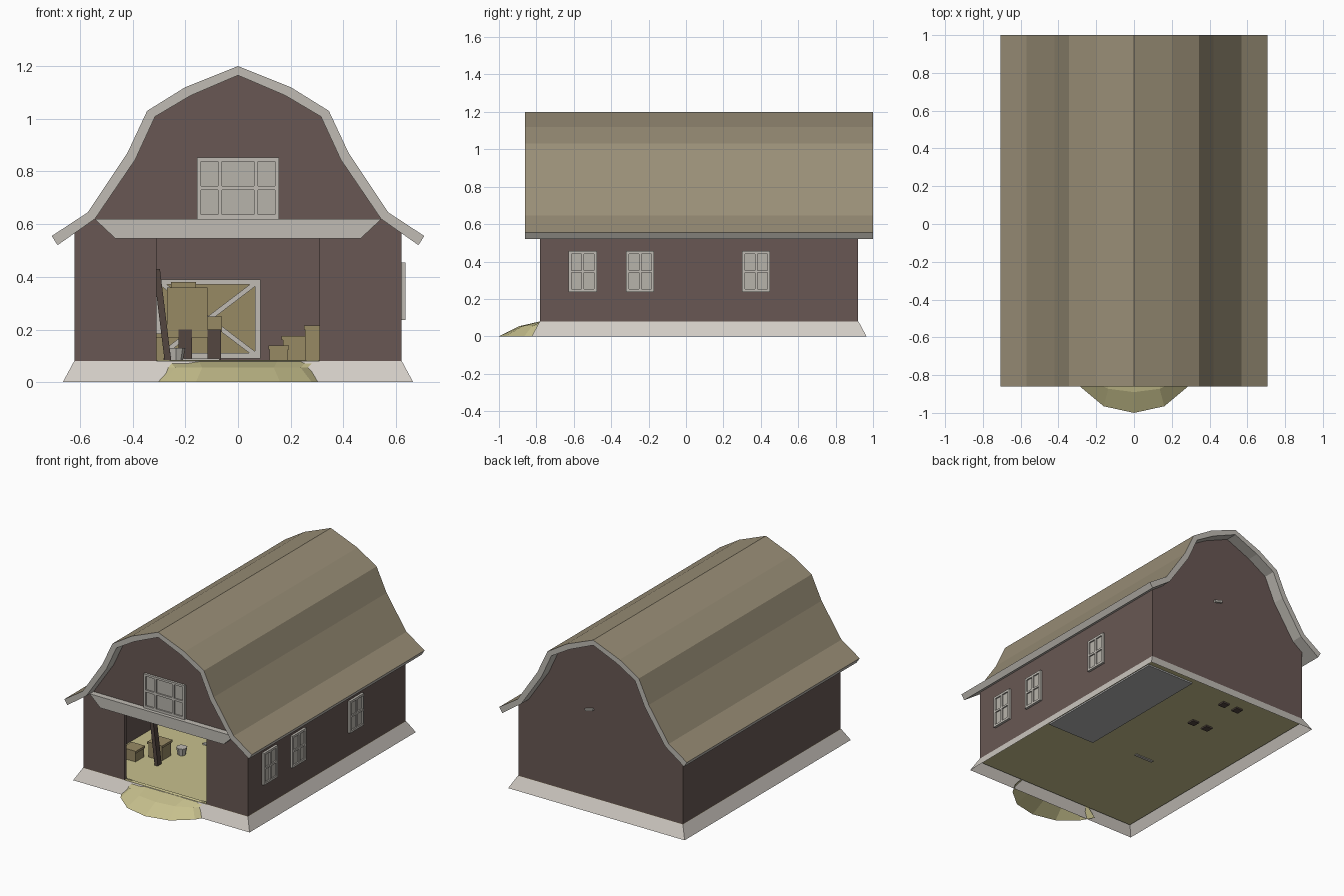
import bpy, bmesh, math
from mathutils import Matrix, Vector

if "Cube" in bpy.data.objects:
    bpy.data.objects.remove(bpy.data.objects["Cube"])


def material(name, *srgb):
    m = bpy.data.materials.new(name)
    col = tuple((c / 255) ** 2.2 for c in srgb) + (1,)
    m.diffuse_color = col
    m.use_nodes = True
    m.node_tree.nodes["Principled BSDF"].inputs["Base Color"].default_value = col
    return m


WALL = material("brown wall", 104, 88, 84)
ROOF = material("tan roof", 152, 141, 118)
TRIM = material("pale trim", 190, 186, 178)
STONE = material("pale foundation", 208, 202, 195)
PANE = material("window pane", 182, 178, 170)
HAY = material("straw ground", 198, 191, 140)
SLAB = material("grey slab", 178, 178, 178)
WOOD = material("tan wood", 150, 136, 100)
DARK = material("dark wood", 84, 72, 66)


def finish(name, bm, *mats):
    bmesh.ops.recalc_face_normals(bm, faces=bm.faces)
    me = bpy.data.meshes.new(name)
    bm.to_mesh(me)
    bm.free()
    for m in mats:
        me.materials.append(m)
    ob = bpy.data.objects.new(name, me)
    bpy.context.collection.objects.link(ob)
    return ob


def add_box(bm, lo, hi, index=0, rot=None):
    lo, hi = Vector(lo), Vector(hi)
    mat = Matrix.Translation((lo + hi) / 2)
    if rot:
        mat = mat @ rot
    size = [abs(s) for s in hi - lo]
    made = bmesh.ops.create_cube(bm, size=1, matrix=mat @ Matrix.Diagonal((*size, 1)))
    for f in {f for v in made["verts"] for f in v.link_faces}:
        f.material_index = index


def box(name, lo, hi, mat, tilt=0, axis="Y"):
    bm = bmesh.new()
    add_box(bm, lo, hi, 0, Matrix.Rotation(math.radians(tilt), 4, axis))
    return finish(name, bm, mat)


def prism(name, outline, y0, y1, *mats):
    # Extrude an x-z outline along y
    bm = bmesh.new()
    face = bm.faces.new([bm.verts.new((x, y0, z)) for x, z in outline])
    new = bmesh.ops.extrude_face_region(bm, geom=[face])["geom"]
    verts = [v for v in new if isinstance(v, bmesh.types.BMVert)]
    bmesh.ops.translate(bm, vec=(0, y1 - y0, 0), verts=verts)
    return finish(name, bm, *mats)


def mirrored(half):
    # Half profile from the ridge outwards becomes a full left-to-right line
    return [(-x, z) for x, z in reversed(half)] + half[1:]


# Gambrel roof: tan on top, pale on edges and underside
outer = [(0, 1.2), (.2, 1.12), (.345, 1.03), (.42, .87), (.57, .645), (.707, .555)]
inner = [(0, 1.165), (.18, 1.088), (.315, 1.008), (.39, .845), (.543, .62), (.685, .52)]
roof = prism("roof", mirrored(outer) + mirrored(inner)[::-1], -.86, 1, TRIM, ROOF)
for p in roof.data.polygons:
    p.material_index = int(p.normal.z > .1)

# Walls: gable ends, the front one with a doorway
W, F, B, T = .62, -.78, .92, .02
gable = mirrored(inner[:-1] + [(W, .566), (W, .08)])
door = [(.31, .08), (.31, .56), (-.31, .56), (-.31, .08)]
prism("back_wall", gable, B - T, B, WALL)
prism("front_wall", gable + door, F, F + T, WALL)
for side, s in (("left", 1), ("right", -1)):
    box(side + "_wall", (s * (W - T), F + T, .08), (s * W, B - T, .566), WALL)

# Front beam across the gable
prism("front_beam", [(-.545, .62), (.545, .62), (.465, .545), (-.465, .545)], F - .04, F, TRIM)

# Flared foundation skirt
bm = bmesh.new()
rings = []
for z, d in ((.08, .002), (0, .045)):
    rings.append([bm.verts.new((x, y, z)) for x, y in
                  ((-W - d, F - d), (W + d, F - d), (W + d, B + d), (-W - d, B + d))])
for i in range(4):
    j = (i + 1) % 4
    bm.faces.new((rings[0][i], rings[0][j], rings[1][j], rings[1][i]))
finish("foundation", bm, STONE)

# Straw floor, grey stall slab and the earth ramp
box("floor", (-W, F, .055), (W, B, .08), HAY)
box("stall_slab", (.24, -.12, .045), (W - T, .86, .084), SLAB)
bm = bmesh.new()
half = [(0, -1), (.16, -.965), (.28, -.865), (.33, -.78)]
rim = [(-x, y) for x, y in half[:0:-1]] + half
low = [bm.verts.new((x, y, 0)) for x, y in rim]
mid = [bm.verts.new((x * .85, F + (y - F) * .5, .055)) for x, y in rim]
top = [bm.verts.new((x * .94, F + .02, .084)) for x, y in rim]
for a, b in ((low, mid), (mid, top)):
    for i in range(len(rim) - 1):
        bm.faces.new((a[i], a[i + 1], b[i + 1], b[i]))
finish("ramp", bm, HAY)


def window(name, us, vs, place):
    # us and vs alternate between bar and pane edges; place maps (u, v, depth)
    bm = bmesh.new()
    add_box(bm, place(us[0], vs[0], 0), place(us[-1], vs[-1], .007), 1)
    for a, b in zip(us[::2], us[1::2]):
        add_box(bm, place(a, vs[0], 0), place(b, vs[-1], .016))
    for a, b in zip(vs[::2], vs[1::2]):
        add_box(bm, place(us[0], a, 0), place(us[-1], b, .016))
    return finish(name, bm, TRIM, PANE)


# Windows: one over the door, three along the left side
window("gable_window", [-.155, -.14, -.075, -.06, .06, .075, .14, .155],
       [.62, .637, .73, .745, .838, .852], lambda u, v, d: (u, F - d, v))
for i, y in enumerate((-.552, -.245, .375)):
    window(f"side_window_{i + 1}", [-.075, -.06, -.007, .007, .06, .075],
           [.237, .252, .34, .353, .44, .455], lambda u, v, d: (W + d, y + u, v))

# Braced door panel inside
bm = bmesh.new()
x0, x1, z0, z1, y, t = -.31, .085, .09, .39, .84, .02
add_box(bm, (x0, y, z0), (x1, y + t, z1), 1)
for x in (x0, x1 - t):
    add_box(bm, (x, y - t, z0), (x + t, y, z1))
for z in (z0, z1 - t):
    add_box(bm, (x0, y - t, z), (x1, y, z + t))
cx, cz, angle = (x0 + x1) / 2, (z0 + z1) / 2, math.atan2(z1 - z0, x1 - x0)
for s in (1, -1):
    add_box(bm, (cx - .22, y - t, cz - .009), (cx + .22, y, cz + .009), 0,
            Matrix.Rotation(s * angle, 4, "Y"))
finish("inner_door", bm, TRIM, WOOD)

# Cart with dark legs
box("cart_body", (-.27, .46, .17), (-.115, .82, .36), WOOD)
box("cart_lid", (-.255, .48, .36), (-.16, .8, .38), WOOD)
box("cart_shelf", (-.12, .5, .19), (-.06, .7, .25), WOOD)
for i, (x, y) in enumerate(((-.2, .48), (-.09, .48), (-.2, .78), (-.09, .78))):
    box(f"cart_leg_{i + 1}", (x - .025, y - .025, .045), (x + .025, y + .025, .2), DARK)

# Leaning plank, crates and loose items
box("leaning_plank", (-.3, -.5, .08), (-.275, -.46, .43), DARK, -7)
crates = ((-.33, -.37, .1, .1), (-.45, -.48, .09, .07), (.155, -.3, .07, .055),
          (.215, -.2, .09, .09), (.3, -.3, .09, .13))
for i, (x, y, w, h) in enumerate(crates):
    box(f"crate_{i + 1}", (x - w / 2, y - w / 2, .08), (x + w / 2, y + w / 2, .08 + h), WOOD)
    box(f"crate_lid_{i + 1}", (x - w * .56, y - w * .56, .07 + h),
        (x + w * .56, y + w * .56, .085 + h), WOOD)
bm = bmesh.new()
bmesh.ops.create_cone(bm, cap_ends=True, segments=8, radius1=.025, radius2=.035, depth=.05,
                      matrix=Matrix.Translation((-.235, -.27, .105)))
finish("bucket", bm, TRIM)
box("loose_pole", (-.21, -.08, .05), (-.07, -.06, .09), TRIM, 0)
box("wall_hook", (.05, B - .03, .67), (.11, B + .015, .685), TRIM, 15)
